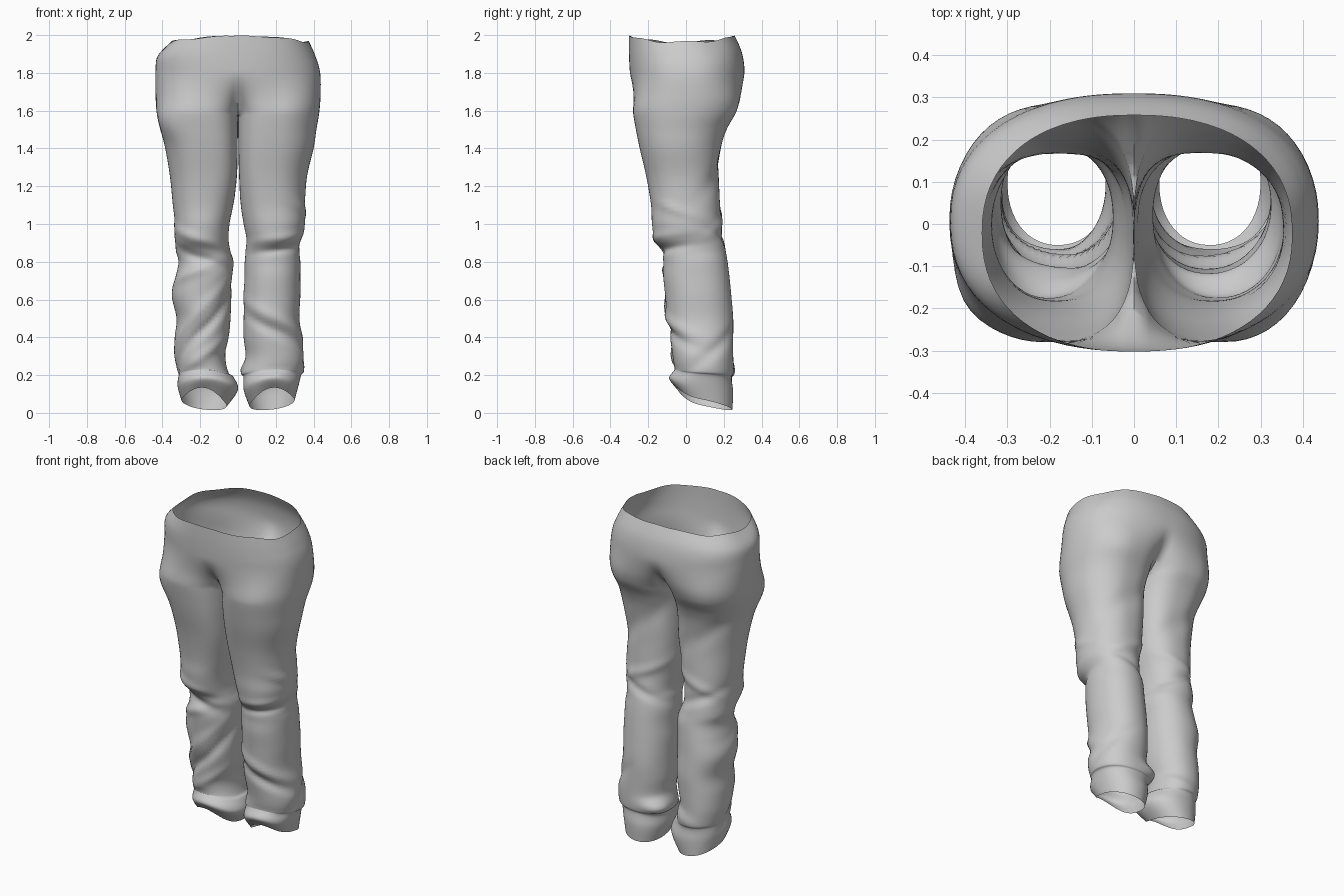
import bpy, bmesh
from math import sin, cos, acos, pi, radians, exp, hypot, copysign

if "Cube" in bpy.data.objects:
    bpy.data.objects.remove(bpy.data.objects["Cube"])

# Section profile, bottom to top:
# height, front y, back y, left leg inner/outer, right leg inner/outer
LEGS = [
    (.065, -.05, .245, .06, .30, .06, .30),
    (.14, -.09, .25, .00, .32, .03, .32),
    (.20, -.065, .24, .025, .318, .03, .335),
    (.22, -.06, .25, .05, .322, .02, .35),
    (.30, -.07, .25, .07, .335, .04, .355),
    (.40, -.085, .25, .05, .335, .03, .34),
    (.50, -.10, .25, .04, .325, .03, .325),
    (.62, -.11, .24, .035, .35, .03, .33),
    (.72, -.12, .23, .03, .33, .035, .33),
    (.80, -.12, .22, .025, .315, .035, .33),
    (.86, -.13, .21, .04, .33, .04, .325),
    (.92, -.165, .20, .05, .335, .045, .335),
    (1.0, -.18, .185, .045, .335, .03, .355),
    (1.1, -.185, .18, .025, .345, .015, .355),
    (1.25, -.21, .175, .006, .36, .006, .365),
    (1.4, -.245, .185, .002, .385, .002, .40),
    (1.5, -.265, .215, .001, .41, .001, .415),
    (1.59, -.28, .265, 0, .43, 0, .43),
]
HIPS = [
    (1.68, -.285, .297, 0, .436, 0, .437),
    (1.80, -.297, .310, 0, .437, 0, .435),
    (1.90, -.302, .297, 0, .425, 0, .408),
    (1.985, -.302, .258, 0, .36, 0, .375),
]
ROWS = LEGS + HIPS
SUB = 6
CROTCH = (len(LEGS) - 1) * SUB
Z_CROTCH = LEGS[-1][0]
OUT, INN = 44, 16                 # points on the outer and inner arc of a leg
SEAM = radians(154)

# Cloth folds per leg: angle (0 outer, -90 front, 90 back, 180 inner),
# height, slope, height width, angle width, size
FOLDS = {
    -1: [(-70, .93, .05, .03, 60, .012), (-80, .82, .05, .035, 55, -.02),
         (-60, .74, -.06, .03, 50, .012), (-90, .44, -.15, .035, 75, -.022),
         (-80, .53, -.15, .03, 60, .012), (-100, .31, -.1, .03, 50, .012),
         (90, 1.04, .06, .03, 60, .010), (90, .95, -.06, .03, 60, -.012),
         (80, 1.33, -.15, .06, 60, -.010), (-38, 1.54, 0, .09, 24, .022),
         (120, .25, .04, .03, 50, .012)],
    1: [(-60, .93, .02, .025, 60, .010), (-60, .87, .02, .022, 55, -.016),
        (-80, .50, -.07, .03, 70, .012), (-80, .43, -.07, .03, 65, -.018),
        (-20, 1.08, -.06, .025, 30, .01), (90, 1.02, .08, .03, 60, .010),
        (90, .92, -.06, .03, 60, -.012), (80, 1.3, .15, .06, 60, -.010),
        (140, .24, 0, .03, 28, .035), (20, .33, .12, .04, 50, -.012)],
}


def power(v, n):
    return copysign(abs(v) ** (2 / n), v)


def smooth(t):
    t = min(1, max(0, t))
    return t * t * (3 - 2*t)


def catmull(a, b, c, d, t):
    return [.5 * (2*q + (r-p)*t + (2*p-5*q+4*r-s)*t*t + (3*q-p-3*r+s)*t**3)
            for p, q, r, s in zip(a, b, c, d)]


def sections():
    last = len(ROWS) - 1
    for i in range(last):
        for j in range(SUB):
            yield catmull(ROWS[max(i-1, 0)], ROWS[i], ROWS[i+1],
                          ROWS[min(i+2, last)], j / SUB)
    yield list(ROWS[-1])


def fold(side, ang, z):
    total = 0
    for a, z0, slope, wz, wa, amp in FOLDS[side]:
        d = (ang - radians(a) + pi) % (2 * pi) - pi
        total += amp * exp(-((z - z0 - slope*d) / wz)**2 - (d / radians(wa))**2)
    return total


def ring(bm, side, row, level):
    z, yf, yb = row[:3]
    ui, uo = row[3:5] if side < 0 else row[5:7]
    cu, hu, cy, hy = (ui+uo)/2, (uo-ui)/2, (yf+yb)/2, (yb-yf)/2
    hips = level > CROTCH
    rise = min(1, max(0, (z - Z_CROTCH) / .22))
    thigh = smooth((z - .95) / .4)
    verts = []
    for k in range(OUT + 1 if hips else OUT + INN):
        if k <= OUT:
            ang = -SEAM + 2 * SEAM * k / OUT
        else:
            ang = SEAM + (2*pi - 2*SEAM) * (k - OUT) / INN
        # thighs are flat on the inside, round on the outside
        n = 2.15 - .05 * thigh if cos(ang) > 0 else 2.15 + .75 * thigh
        u, y = cu + hu * power(cos(ang), n), cy + hy * power(sin(ang), n)
        h = z
        at_seam = level >= CROTCH and (k == 0 or k >= OUT)
        if hips:                                   # two legs merge into one waist
            if at_seam:
                u = 0
            q = min(1, max(0, u / uo))
            blend = (1-q) * sin(rise * pi / 2) + q * smooth(rise)
            target = cy + hy * copysign(max(0, 1 - q**2.3) ** (1/2.3), sin(ang))
            y += blend * (target - y)
            w = max(0, (z - 1.85) / .135)
            h += w * (.012 - .034 * q*q + .006 * sin(5 * ang + side) * q)
        low = max(0, 1 - (z - .065) / .2)          # slanted hems
        if low:
            s = max(0, -sin(ang))
            h += low * (-.035 * sin(ang) + .045 * s**3 - .012 + .016 * cos(ang))
        if at_seam:
            u = 0                                  # centre seam
            if k > OUT:
                h -= .02 * sin(pi * (k - OUT) / INN)
        else:
            d = fold(side, ang, z)
            r = hypot(u - cu, y - cy)
            u = max(u + d * (u - cu) / r, 0)
            y += d * (y - cy) / r
        verts.append(bm.verts.new((side * u, y, h)))
    return verts


bm = bmesh.new()
for side in (-1, 1):
    rings = [ring(bm, side, row, i) for i, row in enumerate(sections())]
    for i, (a, b) in enumerate(zip(rings, rings[1:])):
        n = OUT + INN if i < CROTCH else OUT
        for k in range(n):
            m = (k + 1) % (OUT + INN)
            bm.faces.new((a[k], a[m], b[m], b[k]))
    # Join both halves along the centre seam
    seam = [r[k] for r in rings[CROTCH+1:] for k in (0, OUT)]
    seam += [rings[CROTCH][0]] + rings[CROTCH][OUT:]
    if side < 0:
        left_seam = seam
bmesh.ops.remove_doubles(bm, verts=left_seam + seam, dist=.0005)
bmesh.ops.recalc_face_normals(bm, faces=bm.faces)

mesh = bpy.data.meshes.new("trousers")
bm.to_mesh(mesh)
bm.free()
trousers = bpy.data.objects.new("trousers", mesh)
bpy.context.collection.objects.link(trousers)
bpy.context.view_layer.objects.active = trousers
trousers.select_set(True)
bpy.ops.object.shade_smooth_by_angle(angle=radians(50))
